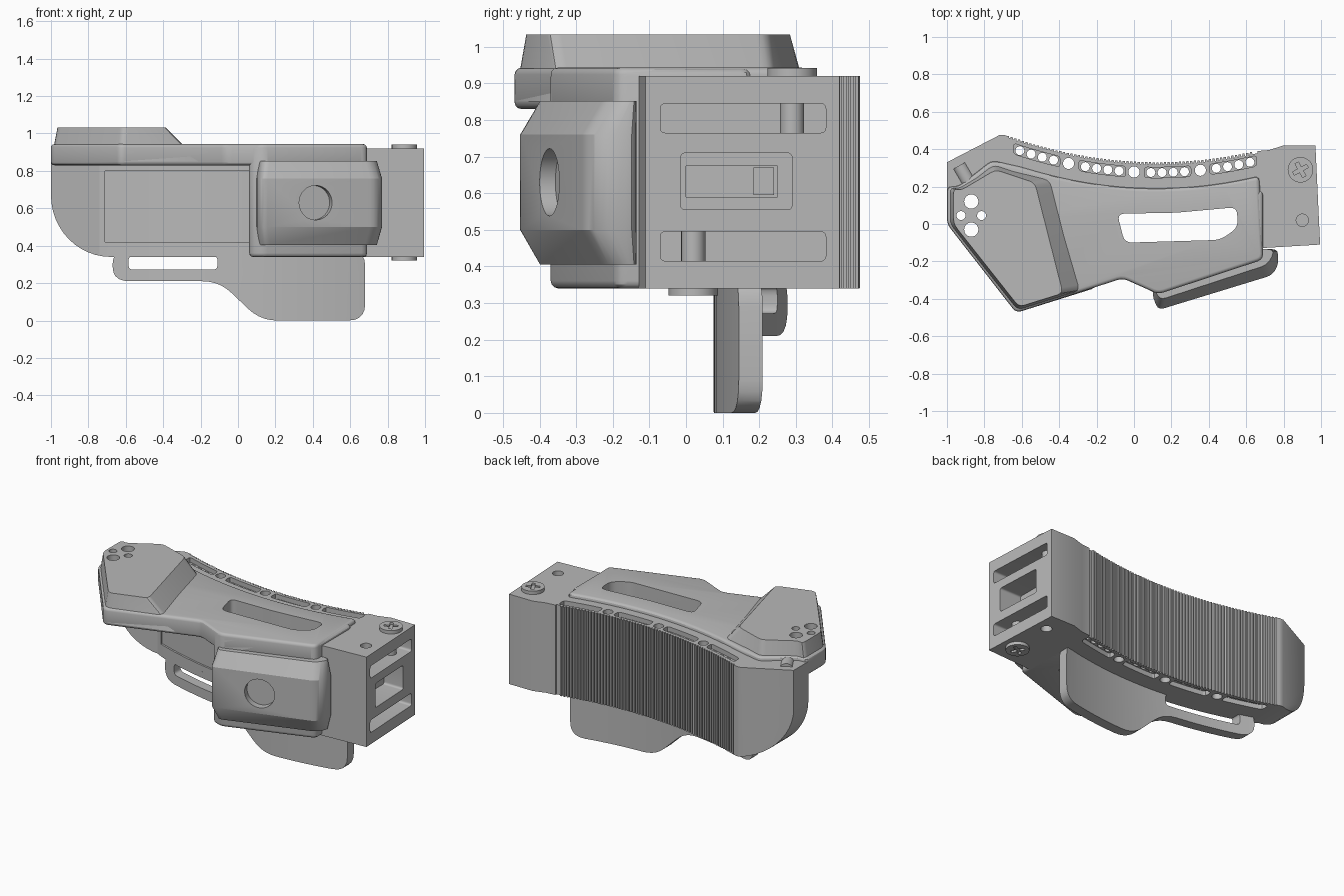
import bpy, bmesh, math
from mathutils import Vector, Matrix

if "Cube" in bpy.data.objects:
    bpy.data.objects.remove(bpy.data.objects["Cube"])

GREY = bpy.data.materials.new("matte_grey")
GREY.use_nodes = True
GREY.diffuse_color = (0.48, 0.48, 0.48, 1)
GREY.node_tree.nodes["Principled BSDF"].inputs["Base Color"].default_value = (0.48, 0.48, 0.48, 1)


def back(x, off=0.0):
    """Concave curve of the grip's back, moved inwards by off."""
    return 0.33 + 0.22 * (x - 0.12) ** 2 - off


def curve(x0, x1, off, n=24):
    xs = [x0 + (x1 - x0) * i / n for i in range(n + 1)]
    return [(x, back(x, off)) for x in xs]


def rounded(pts, r, n=5):
    """Round every corner of a closed outline."""
    out = []
    for i, p in enumerate(pts):
        p, a, b = Vector(p), Vector(pts[i - 1]), Vector(pts[(i + 1) % len(pts)])
        s = p + (a - p).normalized() * min(r, (a - p).length * 0.45)
        e = p + (b - p).normalized() * min(r, (b - p).length * 0.45)
        for k in range(n + 1):
            t = k / n
            out.append(tuple(s * (1 - t) ** 2 + p * 2 * t * (1 - t) + e * t * t))
    return out


def make(name, bm, bevel=0):
    bmesh.ops.recalc_face_normals(bm, faces=bm.faces)
    me = bpy.data.meshes.new(name)
    bm.to_mesh(me)
    bm.free()
    me.materials.append(GREY)
    ob = bpy.data.objects.new(name, me)
    bpy.context.collection.objects.link(ob)
    if bevel:
        m = ob.modifiers.new("soft_edges", 'BEVEL')
        m.width, m.segments = bevel, 3
        m.limit_method, m.angle_limit = 'ANGLE', math.radians(50)
        apply(ob, m)
    return ob


def apply(ob, mod):
    bpy.context.view_layer.objects.active = ob
    bpy.ops.object.modifier_apply(modifier=mod.name)


def loft(name, rings, bevel=0):
    bm = bmesh.new()
    vs = [[bm.verts.new(p) for p in ring] for ring in rings]
    n = len(vs[0])
    for lo, hi in zip(vs, vs[1:]):
        for i in range(n):
            bm.faces.new((lo[i], lo[(i + 1) % n], hi[(i + 1) % n], hi[i]))
    bm.faces.new(vs[0][::-1])
    bm.faces.new(vs[-1])
    return make(name, bm, bevel)


def prism(name, pts, a, b, axis='z', bevel=0):
    put = {'z': lambda p, h: (p[0], p[1], h),
           'y': lambda p, h: (p[0], h, p[1]),
           'x': lambda p, h: (h, p[0], p[1])}[axis]
    return loft(name, [[put(p, h) for p in pts] for h in (a, b)], bevel)


def rect(a, b, c, d, r=0):
    pts = [(a, c), (b, c), (b, d), (a, d)]
    return rounded(pts, r) if r else pts


def cylinders(name, spots, z0, z1, segs=24):
    bm = bmesh.new()
    for x, y, r in spots:
        bmesh.ops.create_cone(bm, cap_ends=True, segments=segs, radius1=r, radius2=r, depth=z1 - z0,
                              matrix=Matrix.Translation((x, y, (z0 + z1) / 2)))
    return make(name, bm)


def cut(obs, tool, op='DIFFERENCE'):
    for ob in obs:
        m = ob.modifiers.new("cut", 'BOOLEAN')
        m.operation, m.object, m.solver = op, tool, 'EXACT'
        apply(ob, m)
    bpy.data.objects.remove(tool)


# Grip: ribbed concave back, plain front, rounded lower end
ribs = []
for i in range(66):
    x = -0.68 + i * 0.02
    ribs += [(x, back(x)), (x + 0.011, back(x)), (x + 0.013, back(x, 0.012)), (x + 0.018, back(x, 0.012))]
outline = [(-1, 0.18), (-1, 0.33), (-0.72, 0.475), (-0.69, 0.475)] + ribs + [(0.7, 0.39)] + curve(0.7, -0.74, 0.255)
grip = prism("grip", outline, 0.34, 0.92)
side = [(-1.02, 0.95), (-1.02, 0.7)]
for i in range(13):
    a = math.pi / 2 * i / 12
    side.append((-0.68 - 0.32 * math.cos(a), 0.67 - 0.33 * math.sin(a)))
side += [(0.75, 0.34), (0.75, 0.95)]
cut([grip], prism("side_shape", side, -1, 1, 'y'), 'INTERSECT')
panel = curve(-0.71, 0.2, 0.32) + curve(0.2, -0.71, 0.243)
cut([grip], prism("panel_recess", panel, 0.42, 0.8))

# Rows of holes and shallow slots along the grip's top and bottom
groups = (-0.61, -0.26, 0.09, 0.44)
for z in (0.89, 0.31):
    for g in groups:
        slot = curve(g - 0.035, g + 0.215, 0.083, 8) + curve(g + 0.215, g - 0.035, 0.027, 8)
        cut([grip], prism("slot", rounded(slot, 0.02, 2), z, z + 0.06))
spots = [(g + i * 0.06, back(g + i * 0.06, 0.055), 0.024) for g in groups for i in range(4)]
spots += [(x, back(x, 0.055), 0.03) for x in (-0.35, 0, 0.355)]
cut([grip], cylinders("hole_row", spots, 0.2, 1.1, 16))

# Lower finger plate with a strap slot
plate = prism("finger_plate", curve(-0.7, 0.72, 0.255) + curve(0.72, -0.7, 0.19), -0.05, 0.42)
shape = [(-0.67, 0.38), (-0.67, 0.21), (-0.1, 0.21), (0.12, 0), (0.68, 0), (0.68, 0.38)]
cut([plate], prism("plate_shape", rounded(shape, 0.09), -1, 1, 'y'), 'INTERSECT')
cut([plate], prism("strap_slot", rect(-0.585, -0.11, 0.272, 0.345, 0.025), -1, 1, 'y'))

# Lid, raised end and front housing
lid_line = [(-1, 0), (-1, 0.2), (-0.94, 0.2), (-0.76, 0.34)] + curve(-0.6, 0.67, 0.14, 14)
lid_line += [(0.69, -0.19), (0.13, -0.375), (-0.06, -0.29), (-0.63, -0.475)]
lid = prism("lid", rounded(lid_line, 0.03, 3), 0.83, 0.943, bevel=0.025)
low = [(-1, 0), (-1, 0.2), (-0.94, 0.2), (-0.76, 0.34), (-0.37, 0.245), (-0.2, -0.34), (-0.63, -0.475)]
high = [(-0.965, 0), (-0.965, 0.19), (-0.925, 0.18), (-0.74, 0.29), (-0.53, 0.22), (-0.38, -0.37), (-0.615, -0.443)]
raised = loft("raised_end", [[(x, y, z) for x, y in rounded(p, 0.03, 3)] for p, z in ((low, 0.85), (high, 1.033))])
house_line = [(0.06, 0.12), (0.06, -0.345), (0.13, -0.375), (0.69, -0.19), (0.69, 0.18)]
housing = prism("front_housing", rounded(house_line, 0.03, 3), 0.34, 0.94, bevel=0.03)

# Through window and the four end holes
window = [(-0.09, 0.055), (-0.05, -0.1), (0.46, -0.085), (0.555, -0.02), (0.55, 0.09), (0.22, 0.06)]
cut([lid, housing], prism("window_cut", rounded(window, 0.04), 0.2, 1.2))
ends = [(-0.87, 0.12, 0.038), (-0.87, -0.03, 0.038), (-0.925, 0.045, 0.024), (-0.815, 0.045, 0.024)]
cut([lid, raised], cylinders("end_holes", ends, 0.7, 1.2))

# Hinge pin in the notch behind the raised end
bm = bmesh.new()
tilt = Matrix.Translation((-0.905, 0.26, 0.9)) @ Matrix.Rotation(math.radians(-60), 4, 'Z')
bmesh.ops.create_cone(bm, cap_ends=True, segments=24, radius1=0.04, radius2=0.04, depth=0.12,
                      matrix=tilt @ Matrix.Rotation(math.pi / 2, 4, 'Y'))
make("hinge_pin", bm)

# Slanted front cover with a round recess
rings = []
for z, inset in ((0.405, 0.055), (0.5, 0), (0.76, 0), (0.852, 0.055)):
    e = inset * 0.5
    pts = [(0.1 + e * 0.4, -0.3), (0.1 + e * 0.4, -0.39 + inset * 0.6), (0.13 + e * 0.4, -0.46 + inset),
           (0.735 - e, -0.275 + inset), (0.77 - e, -0.225 + inset), (0.77 - e, -0.135), (0.6, -0.135)]
    rings.append([(x, y, z) for x, y in rounded(pts, 0.03, 3)])
cover = loft("front_cover", rings)
bm = bmesh.new()
turn = Matrix.Translation((0.415, -0.373, 0.63)) @ Matrix.Rotation(math.radians(17), 4, 'Z')
bmesh.ops.create_cone(bm, cap_ends=True, segments=40, radius1=0.092, radius2=0.092, depth=0.09,
                      matrix=turn @ Matrix.Rotation(math.pi / 2, 4, 'X'))
cut([cover], make("round_recess", bm))

# End block with three pockets in its outer face
block_line = [(0.66, -0.13), (0.995, -0.11), (0.97, 0.42), (0.8, 0.42), (0.72, 0.395), (0.66, 0.39)]
block = prism("end_block", block_line, 0.34, 0.92)
for z in (0.415, 0.765):
    cut([block], prism("long_pocket", rect(-0.07, 0.382, z, z + 0.08, 0.015), 0.78, 1.1, 'x'))
cut([block], prism("middle_pocket", rect(-0.015, 0.29, 0.555, 0.71, 0.015), 0.84, 1.1, 'x'))
cut([block], prism("inner_pocket", rect(0, 0.25, 0.59, 0.675), 0.74, 1.1, 'x'))
prism("contact_plug", rect(0.185, 0.24, 0.595, 0.67), 0.73, 0.82, 'x')

# Screws, their posts and the small holes opposite
for y, z0, z1, pz, hz in ((0.29, 0.915, 0.942, 0.76, 0.3), (0.02, 0.32, 0.345, 0.41, 0.86)):
    screw = cylinders("screw_head", [(0.89, y, 0.068)], z0, z1, 32)
    face = z1 if z0 > 0.5 else z0
    for a, b in ((0.042, 0.01), (0.01, 0.042)):
        bar = prism("cross_cut", rect(-a, a, -b, b), face - 0.012, face + 0.012)
        bar.matrix_world = Matrix.Translation((0.89, y, 0)) @ Matrix.Rotation(0.5, 4, 'Z')
        bpy.context.view_layer.update()
        cut([screw], bar)
    cylinders("screw_post", [(0.89, y, 0.033)], pz, pz + 0.09)
    cut([block], cylinders("small_hole", [(0.9, y, 0.033)], hz, hz + 0.1))

# Smooth shading with sharp edges kept
bpy.ops.object.select_all(action='DESELECT')
for ob in bpy.context.collection.objects:
    if ob.type == 'MESH':
        ob.select_set(True)
        bpy.context.view_layer.objects.active = ob
bpy.ops.object.shade_smooth_by_angle(angle=math.radians(30))
